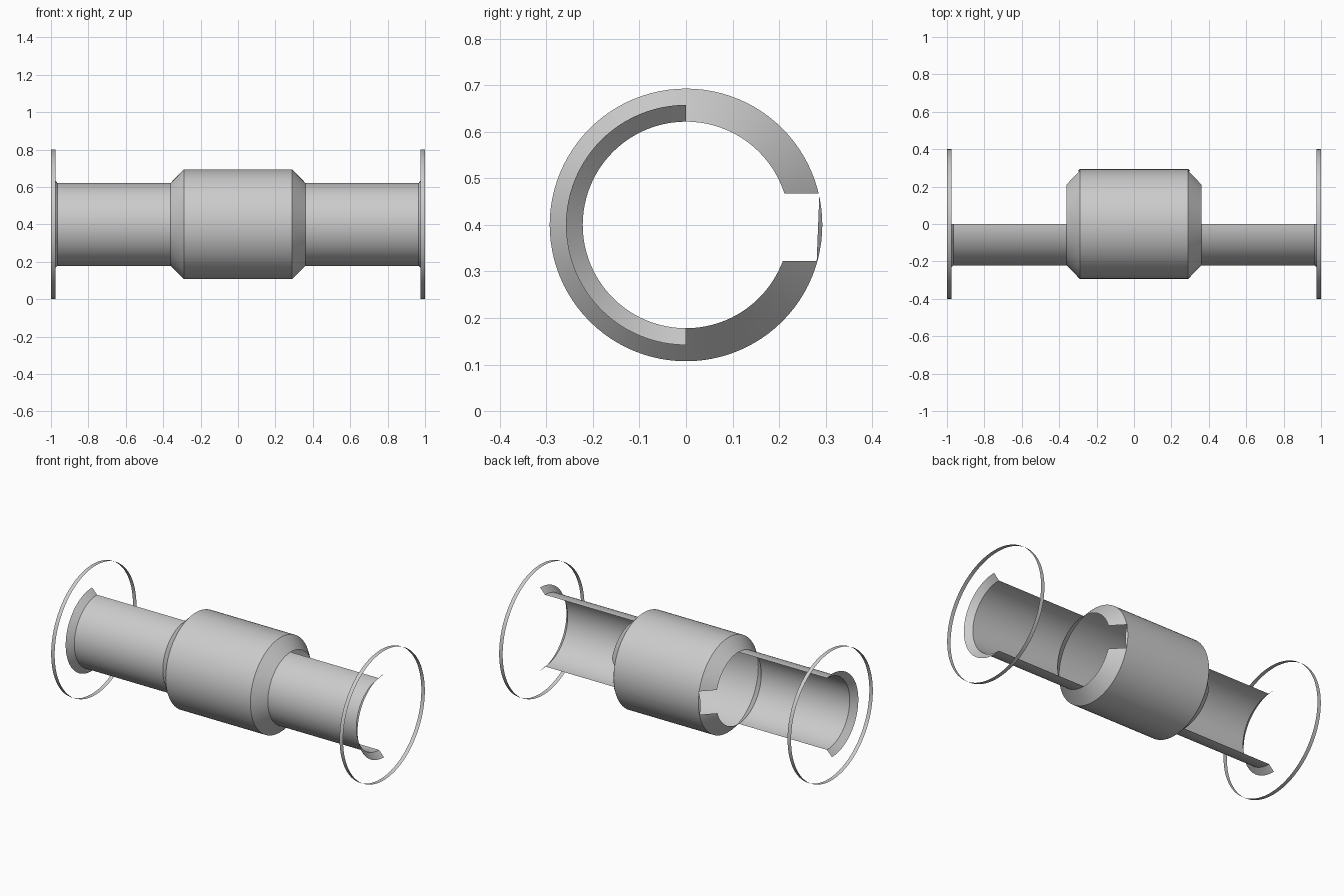
import bpy, bmesh, math
from mathutils import Vector

cube = bpy.data.objects.get("Cube")
if cube:
    bpy.data.objects.remove(cube, do_unlink=True)

AXIS_Z = 0.4
TUBE_R, BODY_R = 0.222, 0.293

grey = bpy.data.materials.new("plain grey")
grey.use_nodes = True
grey.diffuse_color = (0.6, 0.6, 0.6, 1)
grey.node_tree.nodes["Principled BSDF"].inputs["Base Color"].default_value = (0.6, 0.6, 0.6, 1)


def revolve(profile, start=0.0, sweep=math.tau, steps=96):
    """Sheet made by turning (x, radius) points about the long axis."""
    bm = bmesh.new()
    closed = sweep >= math.tau
    count = steps if closed else steps + 1
    rows = []
    for i in range(count):
        a = start + sweep * i / steps
        rows.append([bm.verts.new((x, r * math.cos(a), AXIS_Z + r * math.sin(a)))
                     for x, r in profile])
    for i in range(steps):
        a, b = rows[i], rows[(i + 1) % count]
        for j in range(len(profile) - 1):
            bm.faces.new((a[j], a[j + 1], b[j + 1], b[j]))
    # Outward normals
    bm.faces.ensure_lookup_table()
    for f in bm.faces:
        f.normal_update()
        c = f.calc_center_median()
        if f.normal.dot(Vector((0, c.y, c.z - AXIS_Z))) < 0:
            f.normal_flip()
    return bm


def finish(bm, name):
    mesh = bpy.data.meshes.new(name)
    bm.to_mesh(mesh)
    bm.free()
    mesh.materials.append(grey)
    obj = bpy.data.objects.new(name, mesh)
    bpy.context.collection.objects.link(obj)
    bpy.ops.object.select_all(action='DESELECT')
    obj.select_set(True)
    bpy.context.view_layer.objects.active = obj
    bpy.ops.object.shade_smooth_by_angle(angle=math.radians(25))
    return obj


# Hollow centre sleeve with chamfered open ends
sleeve = revolve([(-0.36, TUBE_R), (-0.29, BODY_R), (0.29, BODY_R), (0.36, TUBE_R)])

# Rear notch through both chamfers
notch_planes = [
    (Vector((0, 0.284, AXIS_Z)), Vector((0, 1, -0.04))),
    (Vector((0, 0, AXIS_Z + 0.068)), Vector((0, 0, 1))),
    (Vector((0, 0, AXIS_Z - 0.077)), Vector((0, 0, -1))),
]


def chamfer_faces():
    return [f for f in sleeve.faces
            if abs(f.calc_center_median().x) > 0.2901 and f.calc_center_median().y > 0.1]


for point, normal in notch_planes:
    faces = chamfer_faces()
    edges = {e for f in faces for e in f.edges}
    verts = {v for f in faces for v in f.verts}
    bmesh.ops.bisect_plane(sleeve, geom=list(verts) + list(edges) + faces,
                           plane_co=point, plane_no=normal, dist=1e-5)
cut = [f for f in chamfer_faces()
       if all((f.calc_center_median() - p).dot(n) < 0 for p, n in notch_planes)]
bmesh.ops.delete(sleeve, geom=cut, context='FACES')
finish(sleeve, "centre_sleeve")

for side, label in ((1, "left"), (-1, "right")):
    # Front half of the tube with a flared lip
    tube = revolve([(side * 0.36, TUBE_R), (side * 0.966, TUBE_R), (side * 1.0, 0.258)],
                   start=math.pi / 2, sweep=math.pi, steps=48)
    finish(tube, label + "_half_tube")
    # Thin band around the end
    band = revolve([(side * 0.976, 0.4), (side * 1.0, 0.4)], steps=128)
    finish(band, label + "_end_band")
